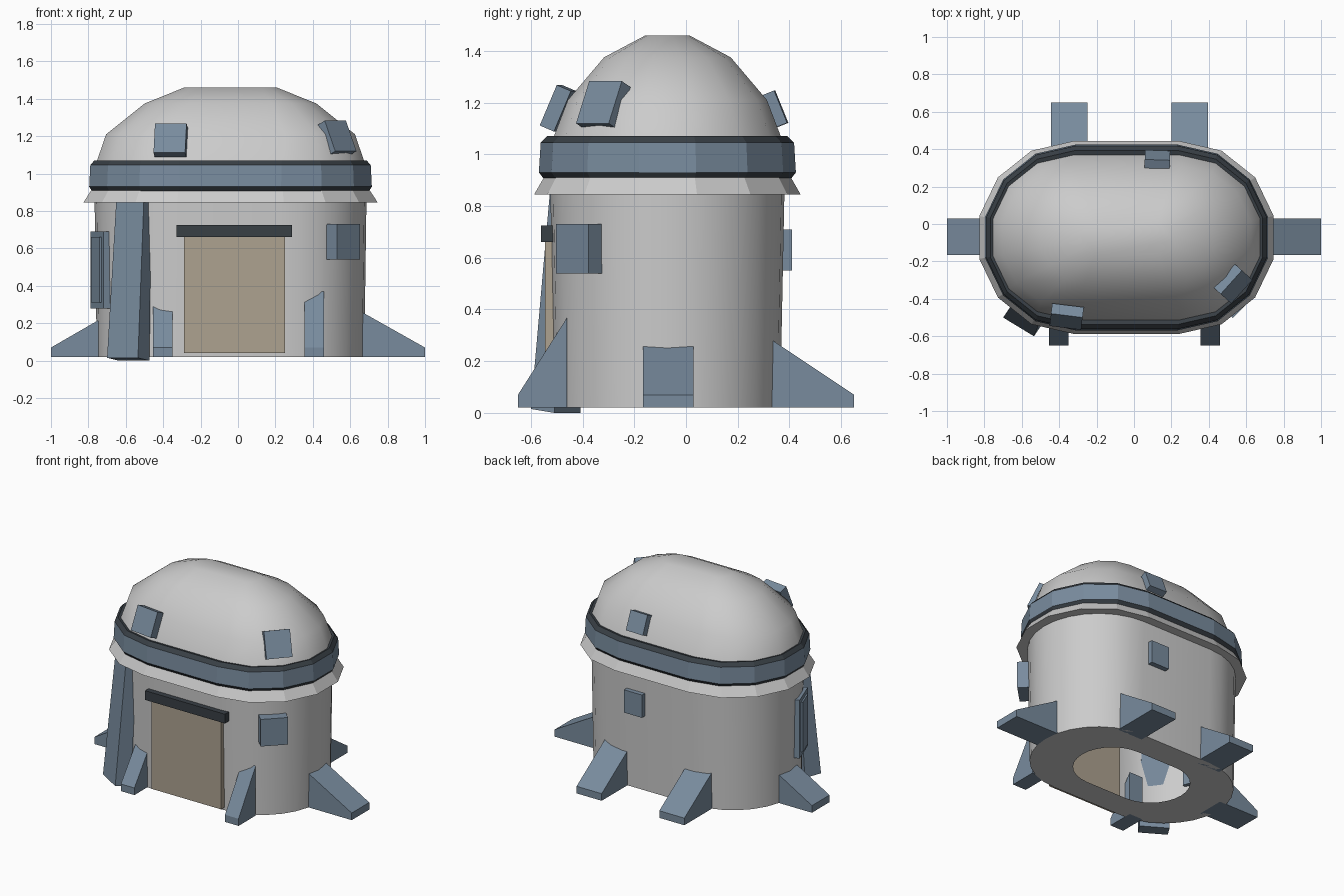
import bpy, bmesh
from math import sin, cos, pi, radians
from mathutils import Vector, Matrix

if "Cube" in bpy.data.objects:
    bpy.data.objects.remove(bpy.data.objects["Cube"])

CX, CY = -0.04, -0.072   # middle of the building


def material(name, rgb):
    m = bpy.data.materials.new(name)
    m.diffuse_color = (*rgb, 1)
    m.use_nodes = True
    m.node_tree.nodes["Principled BSDF"].inputs["Base Color"].default_value = m.diffuse_color
    return m


BLUE = material("blue_metal", (0.19, 0.26, 0.34))
DARK = material("dark_metal", (0.04, 0.05, 0.06))
TAN = material("door_tan", (0.42, 0.36, 0.28))


def make(name, verts, faces, mats=(), smooth=0, fix=False):
    me = bpy.data.meshes.new(name)
    me.from_pydata([tuple(v) for v in verts], [], faces)
    for m in mats:
        me.materials.append(m)
    ob = bpy.data.objects.new(name, me)
    bpy.context.collection.objects.link(ob)
    if fix:
        bm = bmesh.new()
        bm.from_mesh(me)
        bmesh.ops.recalc_face_normals(bm, faces=bm.faces)
        bm.to_mesh(me)
        bm.free()
    if smooth:
        bpy.ops.object.select_all(action='DESELECT')
        ob.select_set(True)
        bpy.context.view_layer.objects.active = ob
        bpy.ops.object.shade_smooth_by_angle(angle=radians(smooth))
    return ob


def stadium(z, a, b, seg):
    """Counter-clockwise oval with half length a, half width b."""
    pts = []
    for side, start in ((1, -pi / 2), (-1, pi / 2)):
        for i in range(seg + 1):
            t = start + pi * i / seg
            pts.append((CX + side * (a - b) + b * cos(t), CY + b * sin(t), z))
    return pts


def loft(name, rings, seg, cap=False, mats=(), smooth=0):
    n = 2 * (seg + 1)
    verts = [p for r in rings for p in stadium(*r, seg)]
    faces = [(k * n + i, k * n + (i + 1) % n, (k + 1) * n + (i + 1) % n, (k + 1) * n + i)
             for k in range(len(rings) - 1) for i in range(n)]
    if cap:
        faces.append(tuple(range((len(rings) - 1) * n, len(rings) * n)))
    return make(name, verts, faces, mats, smooth)


BOX = [(0, 1, 2, 3), (7, 6, 5, 4), (0, 4, 5, 1), (1, 5, 6, 2), (2, 6, 7, 3), (3, 7, 4, 0)]


def box(name, centre, w, depth, h, azimuth, tilt=0, mat=BLUE):
    """Plate whose face points along azimuth, leaning back by tilt (degrees)."""
    m = (Matrix.Translation(centre) @ Matrix.Rotation(radians(azimuth), 4, 'Z')
         @ Matrix.Rotation(radians(-tilt), 4, 'Y'))
    verts = [m @ Vector((x * depth / 2, y * w / 2, z * h / 2))
             for z in (-1, 1) for x, y in ((-1, -1), (1, -1), (1, 1), (-1, 1))]
    return make(name, verts, BOX, [mat], fix=True)


def foot(name, mid, inner, outer, w, top, azimuth, low=0.07):
    """Sloped wedge running outwards from the wall; mid is its sideways offset."""
    rot = Matrix.Rotation(radians(azimuth), 4, 'Z')
    slope = (top - low) / (outer - inner)
    prof = [(inner - 0.05, 0.02), (outer, 0.02), (outer, low), (inner - 0.05, top + 0.05 * slope)]
    verts = [rot @ Vector((r, mid + s * w / 2, z)) for s in (-1, 1) for r, z in prof]
    return make(name, verts, BOX, [BLUE], fix=True)


# hollow wall with an opening in the floor
loft("wall", [(0.02, 0.41, 0.25), (0.02, 0.715, 0.436), (0.87, 0.727, 0.453)], 14, smooth=30)

# flared eave below the band
loft("eave", [(0.845, 0.70, 0.43), (0.845, 0.80, 0.515), (0.91, 0.757, 0.478)], 7)

# band with dark bevelled edges
band = loft("band", [(0.905, 0.70, 0.42), (0.905, 0.752, 0.478), (0.93, 0.768, 0.497),
                     (1.045, 0.762, 0.49), (1.07, 0.74, 0.465), (1.06, 0.70, 0.42)],
            7, mats=[BLUE, DARK])
for i, p in enumerate(band.data.polygons):
    p.material_index = 0 if i // 16 == 2 else 1

# dome
loft("dome", [(1.04, 0.735, 0.45), (1.21, 0.675, 0.385), (1.375, 0.465, 0.245),
              (1.46, 0.25, 0.085)], 7, cap=True, smooth=50)

# door and lintel
box("door", (-0.02, -0.515, 0.35), 0.54, 0.06, 0.62, -90, mat=TAN)
box("door_lintel", (-0.02, -0.525, 0.6925), 0.62, 0.07, 0.065, -90, mat=DARK)

# feet around the base
foot("right_foot", -0.068, 0.68, 1.0, 0.195, 0.25, 0)
foot("left_foot", 0.068, 0.74, 1.0, 0.195, 0.22, 180)
for name, x in (("back_left_foot", -0.345), ("back_right_foot", 0.298)):
    foot(name, -x, 0.365, 0.65, 0.195, 0.26, 90)
for name, x, top in (("front_left_foot", -0.403, 0.26), ("front_right_foot", 0.407, 0.29)):
    foot(name, x, 0.51, 0.65, 0.105, top, -90)

# tall leaning buttress at the front left corner
inward = Vector((0.56, 0.83, 0))
lower = [Vector((-0.70, -0.50, 0.015)), Vector((-0.535, -0.60, 0.015))]
upper = [Vector((-0.65, -0.43, 0.87)), Vector((-0.503, -0.525, 0.87))]
verts = []
for (l, r), d, drop in ((lower, 0.11, 0.015), (upper, 0.07, 0)):
    back = inward * d - Vector((0, 0, drop))
    verts += [l, r, r + back, l + back]
make("buttress", verts, BOX, [BLUE], fix=True)

# wall panels
box("left_panel", (-0.725, -0.222, 0.485), 0.20, 0.06, 0.41, 200)
box("left_panel_inset", (-0.735, -0.226, 0.485), 0.13, 0.06, 0.35, 200)
box("right_window", (0.557, -0.407, 0.635), 0.177, 0.095, 0.19, -45)
box("back_window", (0.125, 0.385, 0.63), 0.14, 0.05, 0.16, 90)

# dome hatches
box("front_left_hatch", (-0.36, -0.495, 1.178), 0.17, 0.06, 0.17, 263, 23)
box("front_right_hatch", (0.53, -0.32, 1.19), 0.17, 0.055, 0.18, -42, 25)
box("back_hatch", (0.125, 0.345, 1.175), 0.135, 0.05, 0.135, 88, 22)
